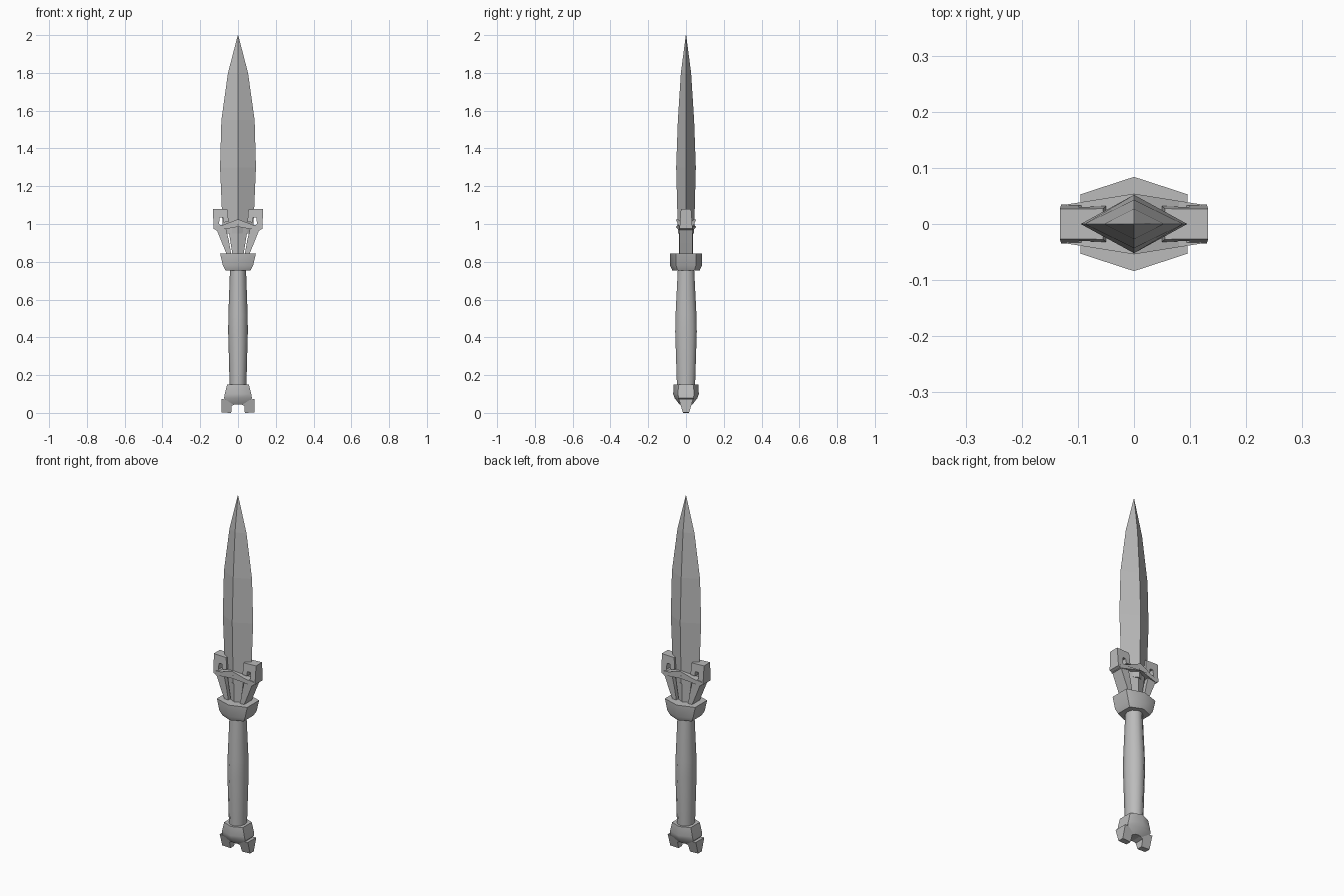
import bpy, bmesh
from math import cos, sin, tau, radians

cube = bpy.data.objects.get("Cube")
if cube:
    bpy.data.objects.remove(cube, do_unlink=True)

steel = bpy.data.materials.new("grey steel")
steel.use_nodes = True
GREY = (0.5, 0.5, 0.5, 1)
steel.diffuse_color = GREY
steel.node_tree.nodes["Principled BSDF"].inputs["Base Color"].default_value = GREY


def finish(name, bm, smooth):
    bmesh.ops.recalc_face_normals(bm, faces=bm.faces)
    mesh = bpy.data.meshes.new(name)
    bm.to_mesh(mesh)
    bm.free()
    mesh.materials.append(steel)
    ob = bpy.data.objects.new(name, mesh)
    bpy.context.collection.objects.link(ob)
    if smooth:
        bpy.ops.object.select_all(action='DESELECT')
        ob.select_set(True)
        bpy.context.view_layer.objects.active = ob
        bpy.ops.object.shade_smooth_by_angle(angle=radians(smooth))
    return ob


def loft(name, rings, smooth=0):
    """Skin a list of equal-length point rings and cap both ends."""
    bm = bmesh.new()
    loops = [[bm.verts.new(p) for p in ring] for ring in rings]
    n = len(loops[0])
    for a, b in zip(loops, loops[1:]):
        for i in range(n):
            j = (i + 1) % n
            bm.faces.new((a[i], a[j], b[j], b[i]))
    bm.faces.new(loops[0])
    bm.faces.new(loops[-1])
    bmesh.ops.remove_doubles(bm, verts=bm.verts, dist=0.0001)
    return finish(name, bm, smooth)


def slab(name, outline, depth, side=1, smooth=0):
    """Extrude an x-z outline through y; depth is a function of (x, z)."""
    return loft(name, [[(side * x, s * depth(x, z), z) for x, z in outline]
                       for s in (-1, 1)], smooth)


def oval(w, d, z, n=10):
    return [(w * cos(tau * i / n), d * sin(tau * i / n), z) for i in range(n)]


def hexagon(w, d, e, z):
    """Six-sided ring: flat ends of half depth e, ridge of half depth d."""
    return [(w, -e, z), (w, e, z), (0, d, z), (-w, e, z), (-w, -e, z), (0, -d, z)]


# Blade with a diamond section
blade = [(0.08, 0.043, 0.95), (0.095, 0.052, 1.3), (0.088, 0.043, 1.55),
         (0.053, 0.027, 1.8), (0.001, 0.001, 2.0)]
loft("blade", [oval(w, d, z, 4) for w, d, z in blade])

# Grip, swelling in the middle
grip = [(0.044, 0.05, 0.13), (0.052, 0.06, 0.43), (0.051, 0.058, 0.52), (0.042, 0.045, 0.77)]
loft("grip", [oval(w, d, z) for w, d, z in grip], 40)

# Upper collar
loft("upper_collar", [hexagon(0.066, 0.073, 0.045, 0.755), hexagon(0.08, 0.084, 0.052, 0.78),
                      hexagon(0.095, 0.084, 0.053, 0.845)], 50)

# Throat core that flares up to the guard
loft("throat_core", [hexagon(0.028, 0.036, 0.022, 0.83), hexagon(0.055, 0.036, 0.022, 1.0)])

# Crossbar, peaked at the middle
bar = [(-0.115, 0.965), (0, 0.985), (0.115, 0.965), (0.12, 0.99),
       (0.08, 0.995), (0, 1.025), (-0.08, 0.995), (-0.12, 0.99)]
slab("crossbar", bar, lambda x, z: 0.054 - 0.16 * abs(x))

# Pommel collar and its underside
loft("pommel_collar", [hexagon(0.045, 0.035, 0.025, 0.045), hexagon(0.074, 0.06, 0.04, 0.078),
                       hexagon(0.07, 0.068, 0.042, 0.1), hexagon(0.058, 0.065, 0.04, 0.15)], 50)

# Paired arms, hooks and pommel claws
arm = [(0.034, 0.83), (0.056, 0.83), (0.085, 0.9), (0.115, 0.975), (0.066, 0.985), (0.05, 0.92)]
hook = [(0.08, 0.98), (0.108, 0.965), (0.13, 0.975), (0.132, 1.08), (0.055, 1.077),
        (0.05, 1.012), (0.076, 1.008), (0.08, 1.035), (0.098, 1.035), (0.1, 1.0)]
claw = [(0.05, 0.07), (0.088, 0.073), (0.087, 0.002), (0.036, 0.0),
        (0.034, 0.038), (0.015, 0.045), (0.02, 0.06)]
for side, label in ((1, "left"), (-1, "right")):
    slab(label + "_throat_arm", arm, lambda x, z: 0.034, side)
    slab(label + "_guard_hook", hook, lambda x, z: 0.027 + 0.07 * max(0, 1.08 - z), side, 35)
    slab(label + "_pommel_claw", claw, lambda x, z: 0.016 + 0.3 * z, side, 35)
